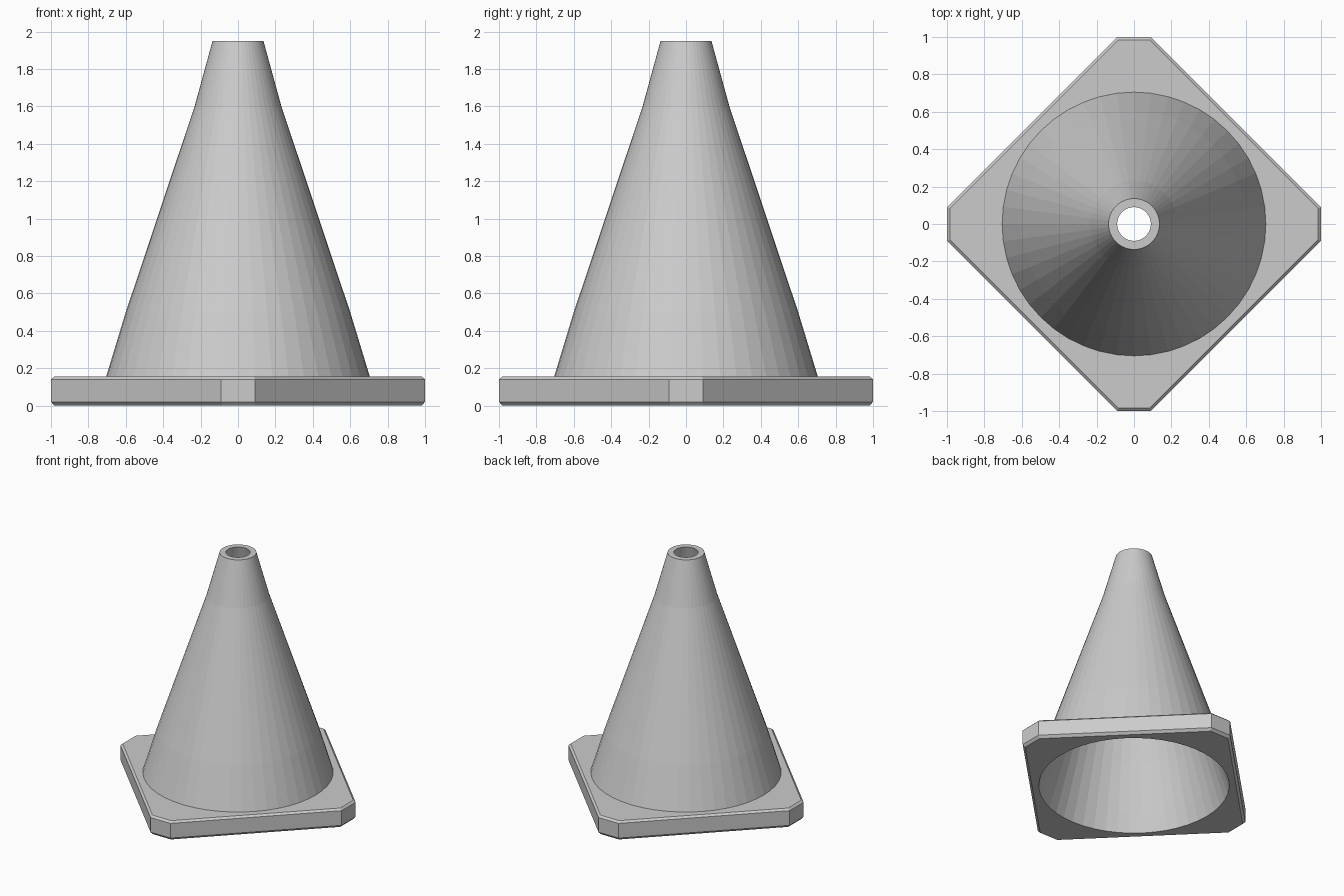
import bpy, bmesh
from math import sin, cos, tau, sqrt

if "Cube" in bpy.data.objects:
    bpy.data.objects.remove(bpy.data.objects["Cube"])

SIDES = 48
bm = bmesh.new()


def circle(r, z):
    return [bm.verts.new((r * cos(tau * i / SIDES), r * sin(tau * i / SIDES), z))
            for i in range(SIDES)]


def plate_outline(inset, z):
    # diamond with clipped corners, offset inwards by an even distance
    a = 1.0 - inset
    b = 0.09 - inset * (sqrt(2) - 1)
    pts = []
    x, y = a, b
    for _ in range(4):
        # corner pair, turned a quarter each time
        pts += [(a, -b), (a, b)]
    out = []
    for i, (x, y) in enumerate(pts):
        for _ in range(i // 2):
            x, y = -y, x
        out.append(bm.verts.new((x, y, z)))
    return out


def skin(rings):
    for lo, hi in zip(rings, rings[1:]):
        n = len(lo)
        for i in range(n):
            j = (i + 1) % n
            bm.faces.new((lo[i], lo[j], hi[j], hi[i]))


def fill_between(outer, inner):
    edges = []
    for ring in (outer, inner):
        for i, v in enumerate(ring):
            w = ring[(i + 1) % len(ring)]
            edges.append(bm.edges.get((v, w)) or bm.edges.new((v, w)))
    bmesh.ops.triangle_fill(bm, edges=edges, use_beauty=True)


# Hollow cone: up the outside, over the lip, down the inside
profile = [(0.705, 0.155), (0.60, 0.50), (0.232, 1.60), (0.136, 1.95),
           (0.09, 1.95), (0.185, 1.60), (0.55, 0.50), (0.655, 0.155), (0.705, 0.0)]
cone = [circle(r, z) for r, z in profile]
skin(cone)

# Base plate with bevelled edges
plate = [plate_outline(d, z) for d, z in
         [(0.018, 0.0), (0.0, 0.02), (0.0, 0.14), (0.016, 0.155)]]
skin(plate)
fill_between(plate[-1], cone[0])
fill_between(plate[0], cone[-1])

bmesh.ops.recalc_face_normals(bm, faces=bm.faces[:])
mesh = bpy.data.meshes.new("traffic_cone")
bm.to_mesh(mesh)
bm.free()
bpy.context.collection.objects.link(bpy.data.objects.new("traffic_cone", mesh))
